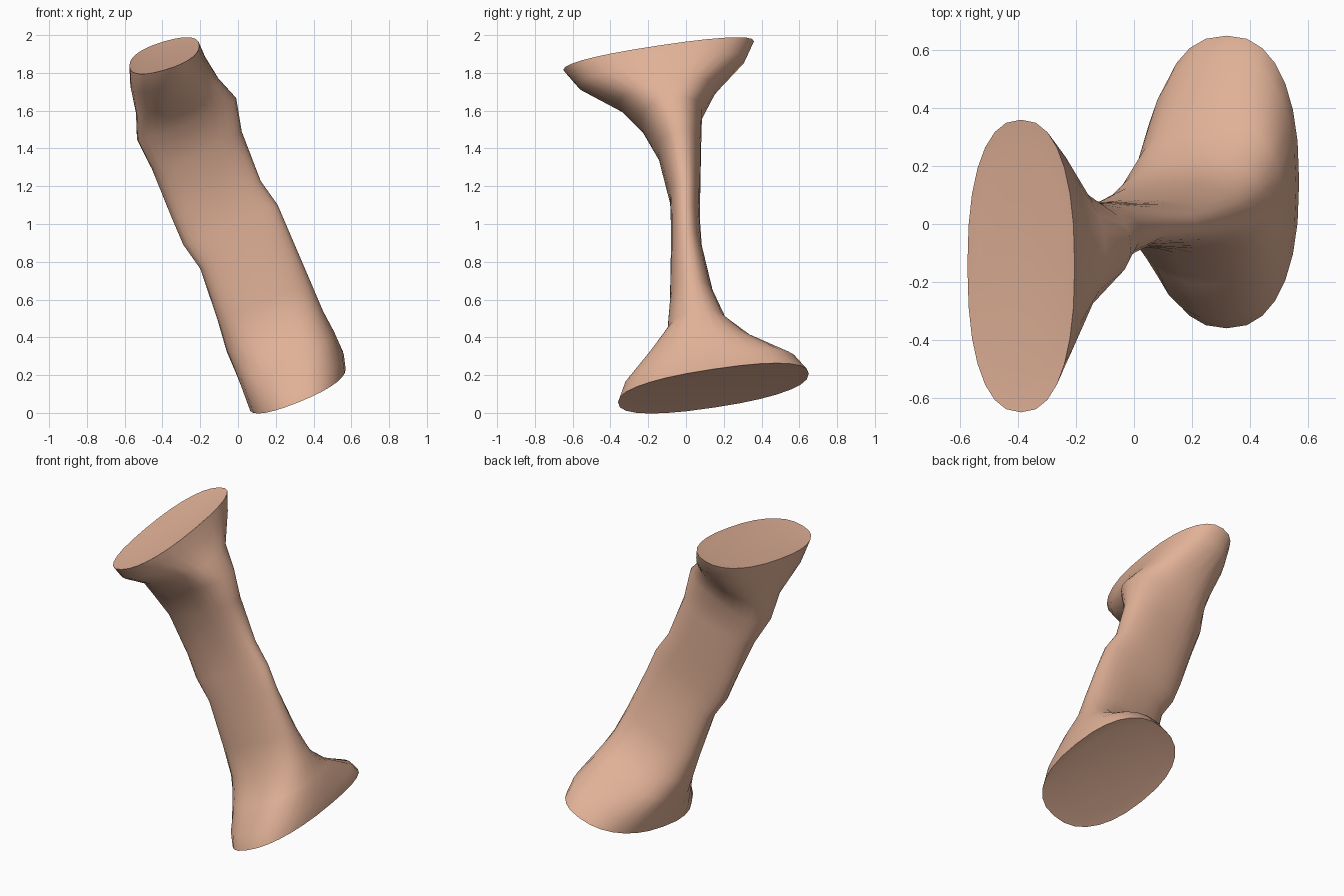
import bpy, bmesh, math

if "Cube" in bpy.data.objects:
    bpy.data.objects.remove(bpy.data.objects["Cube"])

N = 28          # points around each cross-section

# stations from foot to head: z, x, left, right, y_min, y_max, y_slope, x_slope
STATIONS = [
    (0.11, 0.32, 0.26, 0.25, -0.36, 0.65, 0.15, 0.40),
    (0.19, 0.30, 0.27, 0.26, -0.33, 0.58, 0.16, 0.38),
    (0.31, 0.26, 0.27, 0.25, -0.21, 0.36, 0.16, 0.42),
    (0.43, 0.21, 0.27, 0.24, -0.10, 0.22, 0.15, 0.42),
    (0.60, 0.14, 0.25, 0.24, -0.085, 0.145, 0.10, 0.42),
    (0.86, 0.03, 0.23, 0.24, -0.08, 0.085, 0.0, 0.42),
    (1.00, -0.03, 0.26, 0.24, -0.08, 0.075, 0.0, 0.42),
    (1.14, -0.09, 0.26, 0.21, -0.085, 0.075, 0.0, 0.42),
    (1.40, -0.20, 0.255, 0.22, -0.15, 0.08, 0.10, 0.42),
    (1.57, -0.27, 0.265, 0.26, -0.24, 0.085, 0.15, 0.42),
    (1.69, -0.32, 0.22, 0.22, -0.36, 0.16, 0.16, 0.40),
    (1.82, -0.37, 0.20, 0.20, -0.57, 0.315, 0.16, 0.34),
    (1.913, -0.39, 0.185, 0.185, -0.65, 0.36, 0.15, 0.29),
]


def section(bm, st, scale=1.0, dz=0.0):
    """One tilted, rounded cross-section."""
    z, x, left, right, y0, y1, k, tilt = st
    mid, half = (y0 + y1) / 2, (y1 - y0) / 2
    ring = []
    for i in range(N):
        a = 2 * math.pi * i / N
        c, s = math.cos(a), math.sin(a)
        u = math.copysign(abs(c) ** 0.85, c) * (right if c > 0 else left) * scale
        y = mid + math.copysign(abs(s) ** 0.85, s) * half * scale
        ring.append(bm.verts.new((x + u, y, z + dz + tilt * u + k * y)))
    return ring


def bridge(bm, a, b):
    for i in range(N):
        j = (i + 1) % N
        bm.faces.new((a[i], a[j], b[j], b[i]))


def cap(bm, ring, st, sink):
    """Slightly dished end face."""
    inner = section(bm, st, 0.8, sink)
    bridge(bm, ring, inner)
    bm.faces.new(inner)


# flared body: thin web with a wide offset flange at each end
bm = bmesh.new()
rings = [section(bm, st) for st in STATIONS]
for a, b in zip(rings, rings[1:]):
    bridge(bm, a, b)
cap(bm, rings[0], STATIONS[0], 0.01)
cap(bm, rings[-1], STATIONS[-1], -0.01)
bmesh.ops.recalc_face_normals(bm, faces=bm.faces)
mesh = bpy.data.meshes.new("flared_body")
bm.to_mesh(mesh)
bm.free()
body = bpy.data.objects.new("flared_body", mesh)
bpy.context.collection.objects.link(body)

# tan material
mat = bpy.data.materials.new("tan")
mat.diffuse_color = (0.75, 0.44, 0.31, 1)
mat.use_nodes = True
mat.node_tree.nodes["Principled BSDF"].inputs["Base Color"].default_value = mat.diffuse_color
mesh.materials.append(mat)

# smooth sides with a crisp rim
bpy.context.view_layer.objects.active = body
body.select_set(True)
bpy.ops.object.shade_smooth_by_angle(angle=math.radians(70))
